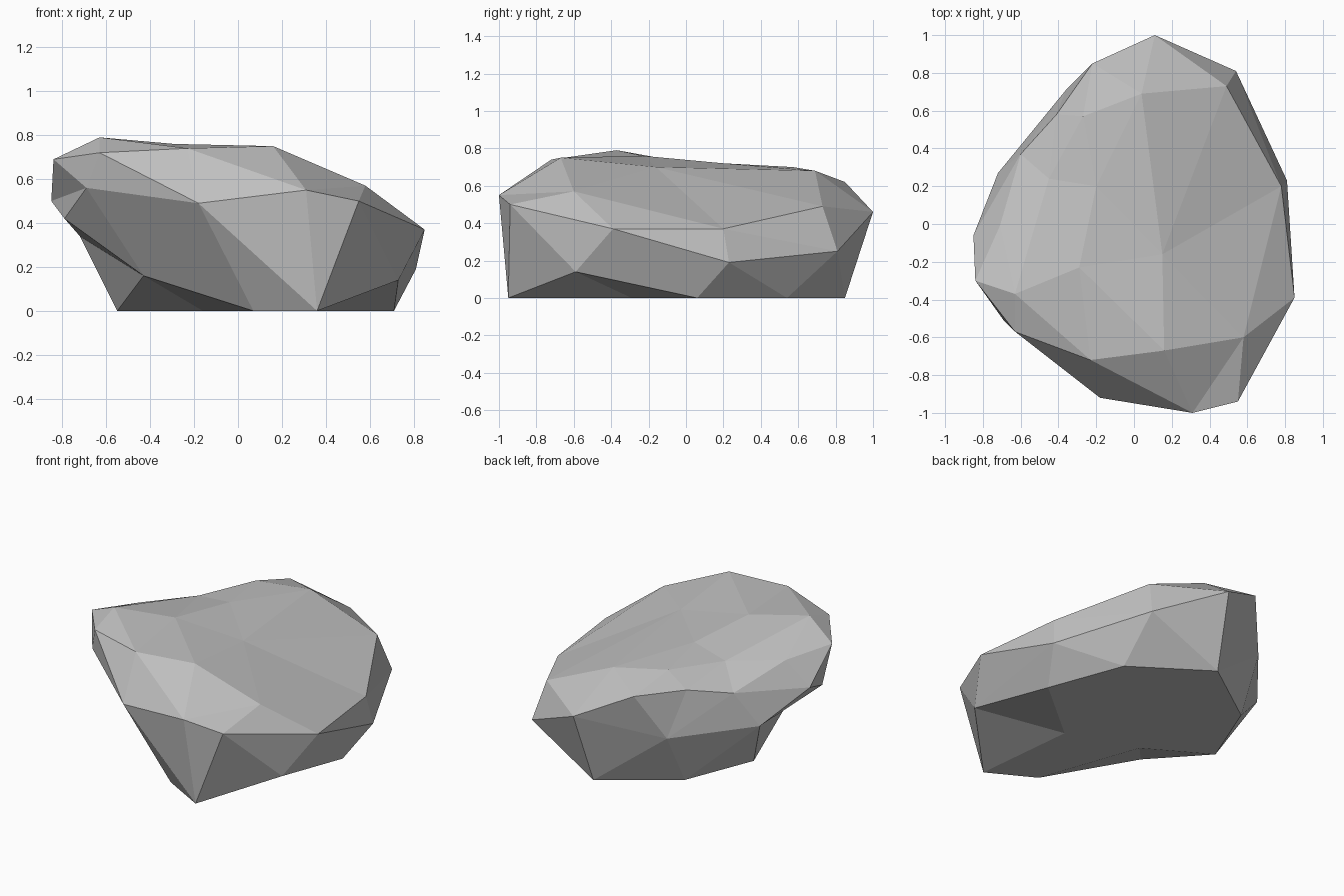
import bpy
import bmesh
from mathutils import Vector

# Remove the default cube only
default_cube = bpy.data.objects.get("Cube")
if default_cube:
    bpy.data.objects.remove(default_cube, do_unlink=True)


def make_material(name, colour):
    """Create one flat colour for the viewport and for renders."""
    material = bpy.data.materials.new(name)
    material.use_nodes = True
    material.diffuse_color = colour
    shader = material.node_tree.nodes["Principled BSDF"]
    shader.inputs["Base Color"].default_value = colour
    shader.inputs["Roughness"].default_value = 0.9
    return material


def on_sphere(point, centre, radii):
    """Project a corner from the stone's middle onto a unit sphere."""
    offset = point - centre
    return Vector(o / r for o, r in zip(offset, radii)).normalized()


# Corners of the boulder in hundredths of a unit, from the ground up
base = [(36, -95, 0), (71, 6, 0), (53, 54, 0), (7, 85, 0),
        (-37, 54, 0), (-55, 9, 0), (7, -79, 0)]

underside = [(29, -29, 0), (-16, -14, 0)]

lower_band = [(73, -59, 14), (81, 23, 19), (54, 81, 25), (-36, 71, 33),
              (-72, 27, 34), (-79, -27, 42), (-43, -45, 16)]

waist = [(11, 100, 46), (49, 73, 49), (78, 20, 37), (85, -39, 37),
         (55, -94, 50), (31, -100, 55), (-18, -92, 49),
         (-69, -51, 56), (-85, -6, 50)]

shoulder = [(58, -60, 57), (-22, 85, 62), (-41, 58, 61), (-60, 37, 56),
            (-71, -1, 66), (-84, -30, 69)]

crown = [(-63, -57, 72), (-63, -37, 79), (-23, -72, 74), (16, -67, 75),
         (-29, -23, 76), (-20, 20, 72), (-45, 24, 68),
         (4, 69, 68), (-27, 57, 70), (15, -16, 70)]

corners = [Vector(point) / 100 for point in
           base + underside + lower_band + waist + shoulder + crown]

# Skin the corners as a ball, so that hollows keep their own facets
centre = Vector((0, 0, 0.37))
radii = (0.85, 1, 0.4)
bm = bmesh.new()
verts = [bm.verts.new(on_sphere(c, centre, radii)) for c in corners]
bmesh.ops.convex_hull(bm, input=verts)

# Press the ball into the shape of the stone
for vert, place in zip(verts, corners):
    vert.co = place
bmesh.ops.recalc_face_normals(bm, faces=bm.faces[:])

# Boulder object with flat facets
mesh = bpy.data.meshes.new("boulder")
bm.to_mesh(mesh)
bm.free()
mesh.materials.append(make_material("stone grey", (0.53, 0.53, 0.53, 1)))
boulder = bpy.data.objects.new("boulder", mesh)
bpy.context.collection.objects.link(boulder)
